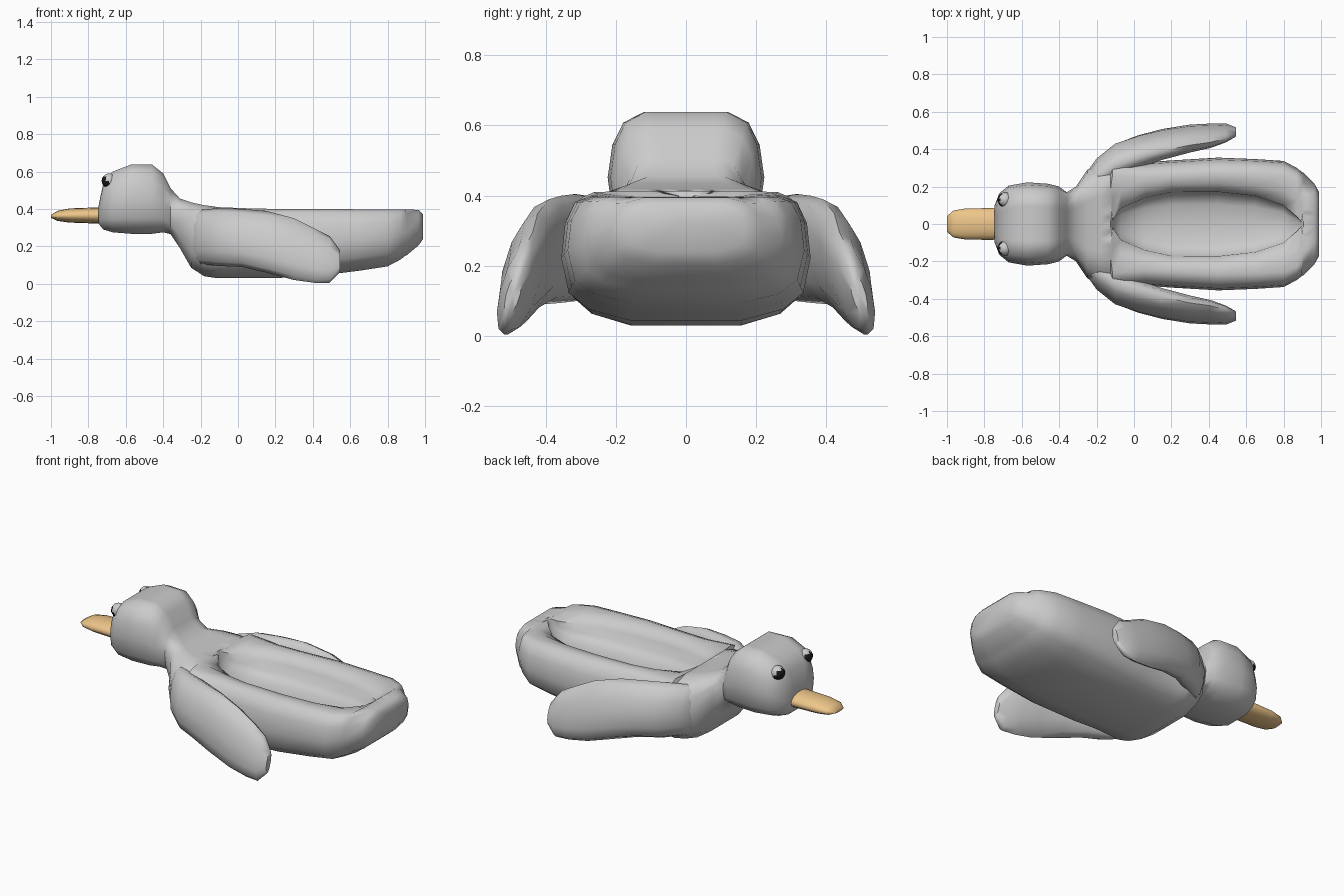
import bpy, bmesh, math
from mathutils import Vector

if "Cube" in bpy.data.objects:
    bpy.data.objects.remove(bpy.data.objects["Cube"])


def loft(name, rings, color=None):
    """Skin a list of closed rings and cap both ends."""
    bm = bmesh.new()
    loops = [[bm.verts.new(p) for p in r] for r in rings]
    n = len(loops[0])
    for a, b in zip(loops, loops[1:]):
        for i in range(n):
            j = (i + 1) % n
            bm.faces.new((a[i], a[j], b[j], b[i]))
    for r in (loops[0], loops[-1]):
        c = bm.verts.new(sum((v.co for v in r), Vector()) / n)
        for i in range(n):
            bm.faces.new((r[i], r[(i + 1) % n], c))
    return finish(name, bm, color)


def finish(name, bm, color=None, angle=60):
    bmesh.ops.recalc_face_normals(bm, faces=bm.faces)
    me = bpy.data.meshes.new(name)
    bm.to_mesh(me)
    bm.free()
    ob = bpy.data.objects.new(name, me)
    bpy.context.collection.objects.link(ob)
    if color:
        me.materials.append(material(name, color))
    bpy.ops.object.select_all(action='DESELECT')
    ob.select_set(True)
    bpy.context.view_layer.objects.active = ob
    bpy.ops.object.shade_smooth_by_angle(angle=math.radians(angle))
    return ob


def material(name, color):
    m = bpy.data.materials.new(name + "_colour")
    m.diffuse_color = (*color, 1)
    m.use_nodes = True
    m.node_tree.nodes["Principled BSDF"].inputs["Base Color"].default_value = m.diffuse_color
    return m


def body_ring(x, w, lo, hi, c=0, d=0):
    """Half section mirrored in y; c and d are the hollow's half width and depth."""
    h = hi - lo
    if c:
        half = [(0, hi - d), (c * .6, hi - d * .95), (c * .97, hi - d * .75),
                (c, hi - d * .35), ((c + .74 * w) / 2, hi - .01), (.76 * w, hi)]
        side = [(.89, .95), (.97, .78)]
    else:
        half = [(f * w, hi) for f in (0, .12, .22, .32, .42, .54)]
        side = [(.8, .92), (.94, .75)]
    side += [(1, .5), (.94, .22), (.78, .09), (.45, 0), (0, 0)]
    half += [(a * w, lo + b * h) for a, b in side]
    pts = half + [(-y, z) for y, z in half[-2:0:-1]]
    return [(x, y, z) for y, z in pts]


def oval_ring(x, yc, zc, ry, rz, shear=0, side=1, n=12):
    ring = []
    for i in range(n):
        a = 2 * math.pi * i / n
        s = math.sin(a)
        ring.append((x, side * (yc + ry * math.cos(a) - shear * s), zc + rz * s))
    return ring


# Head, neck and hollowed body in one skin: x, half width, bottom, top, hollow
body = [
    (-.745, .10, .32, .42), (-.72, .165, .29, .54), (-.67, .205, .275, .60),
    (-.57, .223, .267, .638), (-.46, .215, .267, .638), (-.40, .20, .275, .59),
    (-.36, .17, .265, .51), (-.31, .20, .19, .455), (-.25, .29, .085, .435),
    (-.18, .335, .04, .42), (-.125, .345, .032, .413), (-.115, .345, .03, .41, .02, .03),
    (-.07, .34, .03, .408, .085, .11), (.06, .33, .03, .403, .14, .14),
    (.2, .34, .03, .4, .17, .15), (.45, .355, .045, .4, .172, .15),
    (.65, .347, .07, .398, .15, .14), (.8, .337, .093, .397, .1, .12),
    (.87, .30, .13, .397, .04, .07), (.895, .28, .15, .397, .012, .02),
    (.905, .275, .155, .397), (.965, .215, .205, .395), (.99, .17, .24, .37),
]
loft("body_and_head", [body_ring(*s) for s in body])

# Wings swept back from the shoulders
wing = [
    (-.25, .20, .25, .08, .12, 0), (-.2, .26, .25, .09, .145, .01),
    (-.1, .335, .25, .095, .155, .02), (.02, .385, .245, .085, .155, .03),
    (.15, .425, .225, .075, .165, .035), (.3, .457, .185, .066, .165, .035),
    (.41, .472, .15, .055, .145, .035), (.49, .487, .13, .042, .125, .03),
    (.545, .492, .12, .02, .06, .015),
]
for label, s in (("left", 1), ("right", -1)):
    loft(label + "_wing", [oval_ring(*w, side=s) for w in wing])

# Flat bill
bill = [(-.7, .08, .365, .045), (-.76, .085, .365, .043), (-.9, .083, .365, .038),
        (-.965, .072, .363, .027), (-1, .042, .36, .008)]
loft("bill", [oval_ring(x, 0, z, w, h, n=16) for x, w, z, h in bill], (.85, .56, .25))

# Eyes with dark lower front half
look = Vector((-.8, 0, -.6))
for label, s in (("left", 1), ("right", -1)):
    bm = bmesh.new()
    bmesh.ops.create_uvsphere(bm, u_segments=14, v_segments=10, radius=.04)
    ob = finish(label + "_eye", bm)
    ob.location = (-.69, s * .13, .55)
    ob.data.materials.append(material(label + "_eye_white", (.8, .8, .8)))
    ob.data.materials.append(material(label + "_pupil", (.01, .01, .01)))
    for p in ob.data.polygons:
        p.material_index = int(p.normal.dot(look) > .1)
